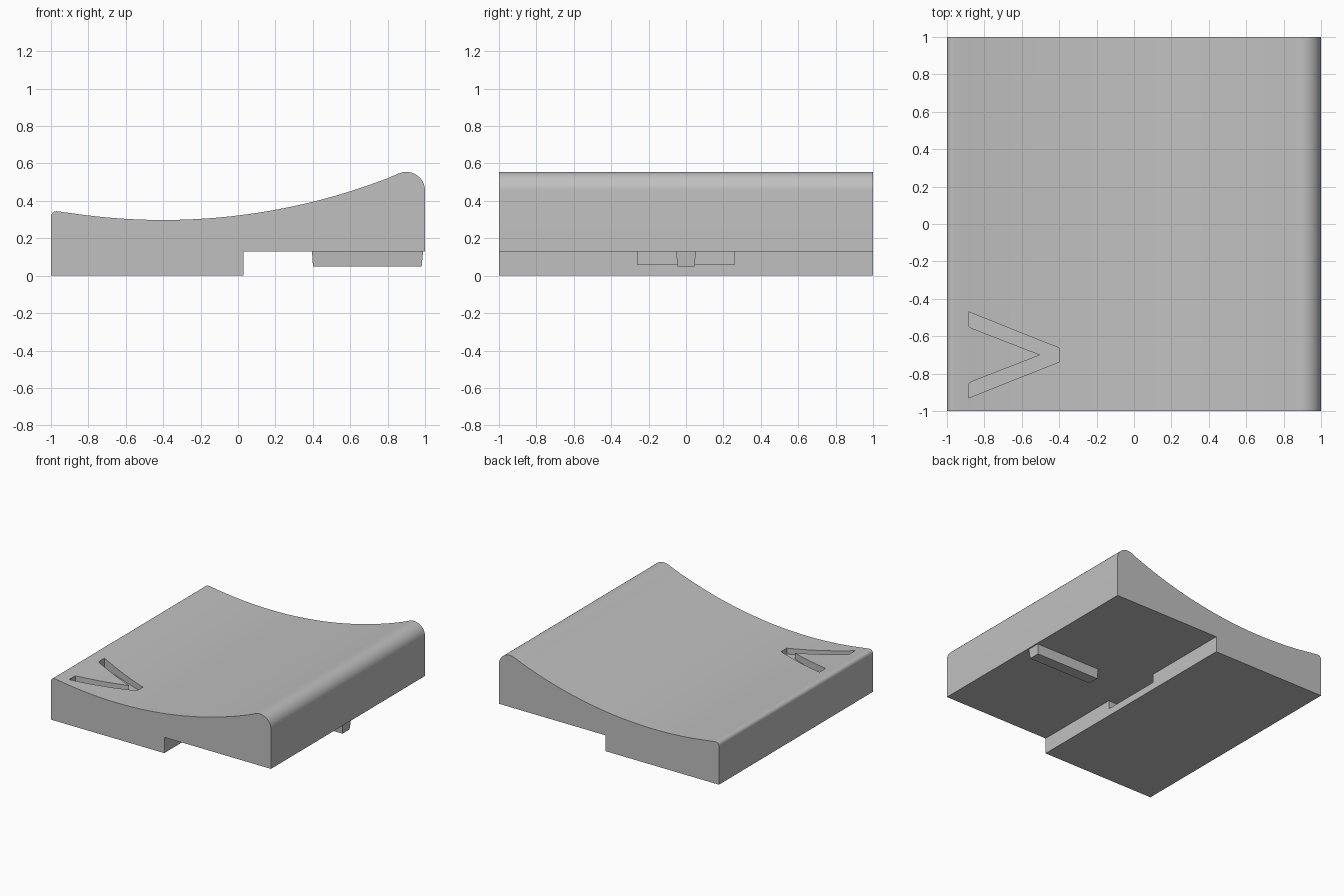
import bpy
import bmesh
from math import sin, cos, radians

default = bpy.data.objects.get("Cube")
if default:
    bpy.data.objects.remove(default, do_unlink=True)

grey = bpy.data.materials.new("plain grey")
grey.use_nodes = True
grey.diffuse_color = (0.53, 0.53, 0.53, 1)
grey.node_tree.nodes["Principled BSDF"].inputs["Base Color"].default_value = (0.53, 0.53, 0.53, 1)


def prism(name, points, direction):
    """Extrude a closed 3D outline along a direction."""
    bm = bmesh.new()
    face = bm.faces.new([bm.verts.new(p) for p in points])
    top = bmesh.ops.extrude_face_region(bm, geom=[face])["geom"]
    bmesh.ops.translate(bm, vec=direction,
                        verts=[v for v in top if isinstance(v, bmesh.types.BMVert)])
    bmesh.ops.recalc_face_normals(bm, faces=bm.faces)
    mesh = bpy.data.meshes.new(name)
    bm.to_mesh(mesh)
    bm.free()
    mesh.materials.append(grey)
    obj = bpy.data.objects.new(name, mesh)
    bpy.context.collection.objects.link(obj)
    return obj


def arc(cx, cz, r, start, end, steps):
    angles = [radians(start + (end - start) * i / steps) for i in range(steps + 1)]
    return [(cx + r * cos(a), cz + r * sin(a)) for a in angles]


def activate(obj):
    bpy.ops.object.select_all(action='DESELECT')
    obj.select_set(True)
    bpy.context.view_layer.objects.active = obj


def cut(target, cutter):
    cutter.hide_render = True
    mod = target.modifiers.new("cut", 'BOOLEAN')
    mod.operation = 'DIFFERENCE'
    mod.solver = 'EXACT'
    mod.object = cutter
    activate(target)
    bpy.ops.object.modifier_apply(modifier=mod.name)
    bpy.data.objects.remove(cutter, do_unlink=True)


# Body: stepped underside, rounded ends and a dished top, swept from front to back
profile = [(-1, 0), (0.03, 0), (0.03, 0.13), (1, 0.13)]
profile += arc(0.9, 0.455, 0.1, 0, 112, 12)
profile += arc(-0.4, 3.635, 3.337, 291.8, 260.8, 40)[1:-1]
profile += arc(-0.97, 0.315, 0.03, 80, 180, 6)
body = prism("body", [(x, -1, z) for x, z in profile], (0, 2, 0))

# Wide slot in the step wall
slot = [(y, z) for y, z in ((-0.26, 0.06), (0.26, 0.06), (0.26, 0.13), (-0.26, 0.13))]
cut(body, prism("slot_cutter", [(-0.52, y, z) for y, z in slot], (0.58, 0, 0)))

# Arrow-shaped recess in the top, mirrored about its own centre line
half = [(-0.4, 0.037), (-0.885, 0.23), (-0.885, 0.163), (-0.88, 0.15), (-0.865, 0.142)]
outline = half + [(-0.5, 0)] + [(x, -y) for x, y in reversed(half)]
cut(body, prism("arrow_cutter", [(x, y - 0.7, 0.25) for x, y in outline], (0, 0, 0.3)))

# Narrow tapered key under the raised end
key = prism("key", [(x, y, 0.135) for x, y in
                    ((0.395, -0.053), (0.99, -0.053), (0.99, 0.053), (0.395, 0.053))],
            (0, 0, -0.085))
for v in key.data.vertices:
    if v.co.z < 0.1:
        v.co.y *= 0.87
        v.co.x += 0.006 if v.co.x < 0.7 else -0.008

for obj in (body, key):
    activate(obj)
    bpy.ops.object.shade_smooth_by_angle(angle=radians(30))
